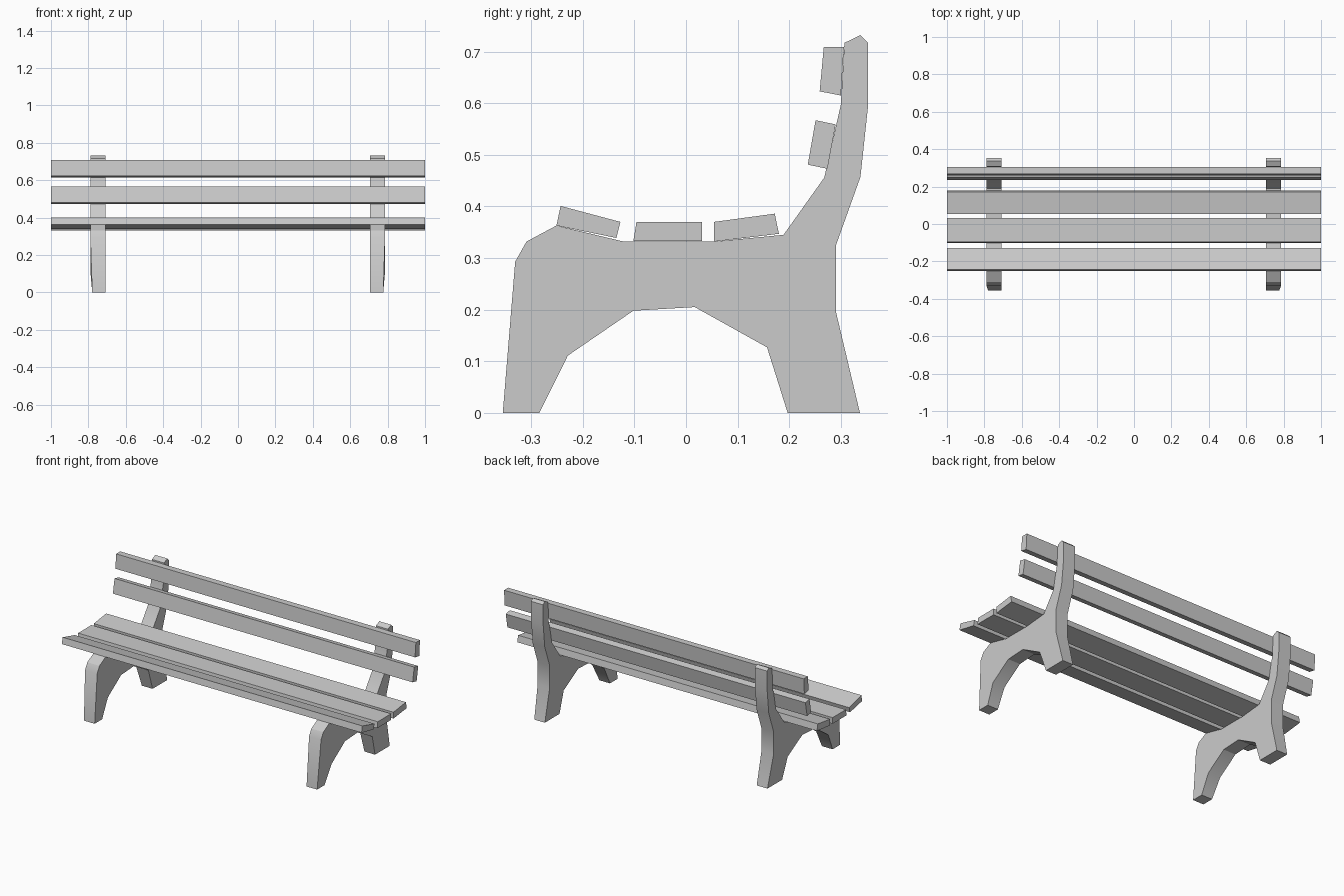
import bpy, bmesh
from math import radians

if "Cube" in bpy.data.objects:
    bpy.data.objects.remove(bpy.data.objects["Cube"])


def extrude_profile(name, profile, x0, x1):
    """Extrude a closed (y, z) outline along x."""
    bm = bmesh.new()
    face = bm.faces.new([bm.verts.new((x0, y, z)) for y, z in profile])
    result = bmesh.ops.extrude_face_region(bm, geom=[face])
    moved = [g for g in result["geom"] if isinstance(g, bmesh.types.BMVert)]
    bmesh.ops.translate(bm, verts=moved, vec=(x1 - x0, 0, 0))
    bmesh.ops.recalc_face_normals(bm, faces=bm.faces)
    mesh = bpy.data.meshes.new(name)
    bm.to_mesh(mesh)
    bm.free()
    obj = bpy.data.objects.new(name, mesh)
    bpy.context.collection.objects.link(obj)
    return obj


# Support frame outline: feet, arch, backrest post, seat rest
FRAME = [
    (-0.355, 0), (-0.284, 0), (-0.229, 0.111), (-0.102, 0.198),
    (0.017, 0.205), (0.157, 0.127), (0.197, 0), (0.337, 0),
    (0.291, 0.194), (0.291, 0.326), (0.338, 0.457), (0.353, 0.597),
    (0.353, 0.717), (0.338, 0.732), (0.307, 0.717), (0.300, 0.597),
    (0.268, 0.456), (0.189, 0.345), (0.055, 0.332), (-0.121, 0.332),
    (-0.251, 0.363), (-0.309, 0.332), (-0.331, 0.293),
]

# Slat cross-sections
SLATS = {
    "seat_slat_front": [(-0.243, 0.401), (-0.127, 0.370), (-0.135, 0.339), (-0.251, 0.363)],
    "seat_slat_middle": [(-0.096, 0.370), (0.031, 0.370), (0.031, 0.333), (-0.102, 0.333)],
    "seat_slat_rear": [(0.054, 0.370), (0.172, 0.386), (0.180, 0.347), (0.054, 0.332)],
    "back_slat_lower": [(0.251, 0.567), (0.290, 0.559), (0.274, 0.473), (0.236, 0.481)],
    "back_slat_upper": [(0.267, 0.709), (0.306, 0.709), (0.300, 0.615), (0.259, 0.623)],
}

# Two side frames, with the outer edge of each foot tapered inward
for name, inner, outer in (("left_frame", -0.708, -0.789), ("right_frame", 0.706, 0.786)):
    frame = extrude_profile(name, FRAME, inner, outer)
    for v in frame.data.vertices:
        if v.co.z < 0.001 and abs(v.co.x - outer) < 0.001:
            v.co.x *= 0.988
    bpy.ops.object.select_all(action='DESELECT')
    frame.select_set(True)
    bpy.context.view_layer.objects.active = frame
    bpy.ops.object.shade_smooth_by_angle(angle=radians(30))

# Full-length planks
for name, section in SLATS.items():
    extrude_profile(name, section, -1, 1)
